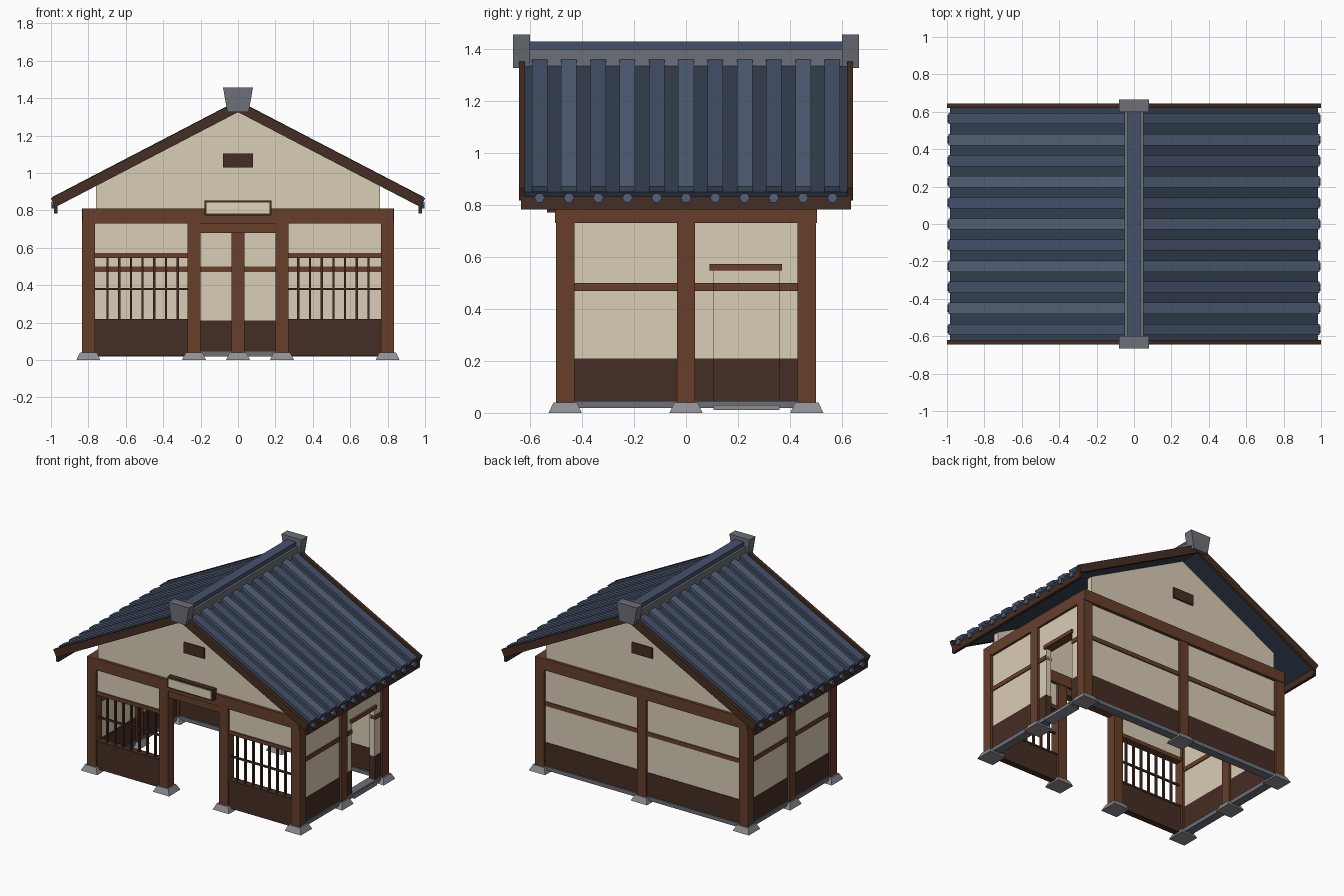
import bpy, bmesh, math

if "Cube" in bpy.data.objects:
    bpy.data.objects.remove(bpy.data.objects["Cube"])

def mat(name, hexcol):
    m = bpy.data.materials.new(name)
    lin = [((int(hexcol[i:i+2], 16) / 255 + 0.055) / 1.055) ** 2.4 for i in (0, 2, 4)]
    m.diffuse_color = (*lin, 1)
    m.use_nodes = True
    m.node_tree.nodes["Principled BSDF"].inputs["Base Color"].default_value = m.diffuse_color
    return m

WOOD, DARK = mat("wood", "673F2B"), mat("dark_wood", "452D23")
PLASTER, SIGN = mat("plaster", "DACDB7"), mat("sign_face", "DDD6B8")
TILE, TILE2, ROOF = mat("tile", "45516A"), mat("tile_light", "526178"), mat("roof", "354052")
STONE, RIDGE = mat("stone", "8F8E92"), mat("ridge_grey", "6C7077")

def finish(name, bm, m):
    bmesh.ops.recalc_face_normals(bm, faces=bm.faces)
    me = bpy.data.meshes.new(name)
    bm.to_mesh(me)
    bm.free()
    me.materials.append(m)
    ob = bpy.data.objects.new(name, me)
    bpy.context.collection.objects.link(ob)
    return ob

def box(name, x0, x1, y0, y1, z0, z1, m, base=1.0):
    """Box from its limits; base scales the bottom face."""
    bm = bmesh.new()
    bmesh.ops.create_cube(bm, size=1)
    for v in bm.verts:
        k = base if v.co.z < 0 else 1
        v.co = ((x0 + x1) / 2 + v.co.x * (x1 - x0) * k,
                (y0 + y1) / 2 + v.co.y * (y1 - y0) * k, z0 if v.co.z < 0 else z1)
    return finish(name, bm, m)

def extrude_y(name, pts, y0, y1, m):
    """Extrude an x-z profile along y."""
    bm = bmesh.new()
    f = bm.faces.new([bm.verts.new((x, y0, z)) for x, z in pts])
    r = bmesh.ops.extrude_face_region(bm, geom=[f])
    for v in r["geom"]:
        if isinstance(v, bmesh.types.BMVert):
            v.co.y = y1
    return finish(name, bm, m)

PX, PY, H = 0.80, 0.465, 0.035      # post lines and half post width

# posts on stone feet
posts = [(sx * PX, y) for sx in (-1, 1) for y in (-PY, 0, PY)]
posts += [(-0.235, -PY), (0.235, -PY), (0, PY)]
for x, y in posts:
    box("post", x - H, x + H, y - H, y + H, 0.035, 0.74, WOOD)
    box("foot_stone", x - .045, x + .045, y - .045, y + .045, 0, 0.04, STONE, 1.42)

# wall beams
for s in (-1, 1):
    box("gable_beam", -.832, .832, s * PY - .04, s * PY + .04, .73, .81, WOOD)
    box("side_beam", s * PX - .034, s * PX + .034, -.43, .43, .73, .81, WOOD)

def wall(axis, pos, a, b):
    """Plaster bay with wainscot and middle rail."""
    for nm, z0, z1, t, m in (("plaster_wall", .21, .735, .018, PLASTER),
                             ("wainscot", .045, .21, .022, DARK),
                             ("wall_rail", .47, .5, .025, WOOD)):
        if axis == 'x':
            box(nm, a, b, pos - t, pos + t, z0, z1, m)
        else:
            box(nm, pos - t, pos + t, a, b, z0, z1, m)

# back and side walls
for a, b in ((-.77, -.03), (.03, .77)):
    wall('x', PY, a, b)
for a, b in ((-.44, -.03), (.03, .44)):
    wall('y', -PX, a, b)
wall('y', PX, -.44, -.03)

# side doorway: narrow wall strips, plaster above, header, threshold
wall('y', PX, .03, .105)
wall('y', PX, .36, .44)
box("door_overwall", PX - .018, PX + .018, .1, .365, .55, .735, PLASTER)
box("door_header", PX - .032, PX + .032, .09, .37, .548, .573, WOOD)
box("door_threshold", PX - .04, PX + .04, .105, .36, .012, .03, STONE)

# ground sills
for s in (-1, 1):
    box("side_sill", s * PX - .03, s * PX + .03, -.43, .43, .018, .046, RIDGE)
box("back_sill", -.77, .77, PY - .03, PY + .03, .018, .046, RIDGE)

# front bays: wainscot, barred window, plaster above
for s in (-1, 1):
    c = s * 0.517
    y = -PY
    box("front_wainscot", c - .25, c + .25, y - .022, y + .022, .02, .21, DARK)
    box("window_sill", c - .25, c + .25, y - .026, y + .026, .208, .22, DARK)
    box("window_head", c - .25, c + .25, y - .026, y + .026, .545, .572, WOOD)
    box("window_overwall", c - .25, c + .25, y - .018, y + .018, .57, .735, PLASTER)
    for i in range(-3, 4):
        bx = s * 0.51 + i * 0.0627
        box("window_bar", bx - .006, bx + .006, y - .008, y + .008, .215, .55, DARK)
    box("window_crossbar", c - .25, c + .25, y - .006, y + .006, .374, .386, DARK)
box("entrance_lintel", -.205, .205, -PY - .028, -PY + .028, .68, .735, WOOD)

# gable walls with vents
for s in (-1, 1):
    y = s * PY
    extrude_y("gable_wall", [(-.76, .8), (.76, .8), (.76, .94), (0, 1.335), (-.76, .94)],
              y - .02, y + .02, PLASTER)
    box("gable_vent", -.08, .08, y - .03, y + .03, 1.03, 1.105, DARK)

# sign board
box("sign_frame", -.18, .18, -.535, -.5, .772, .852, DARK)
box("sign_panel", -.168, .168, -.54, -.53, .783, .841, SIGN)

# roof slab and barge boards
extrude_y("roof_slab", [(-.985, .851), (0, 1.363), (.985, .851), (.97, .826), (0, 1.33), (-.97, .826)],
          -.622, .622, ROOF)
for s in (-1, 1):
    extrude_y("barge_board", [(-1, .865), (0, 1.385), (1, .865), (.976, .817), (0, 1.325), (-.976, .817)],
              s * .62, s * .643, DARK)
    box("eave_board", s * .975 - .01, s * .975 + .01, -.635, .635, .782, .832, DARK)

# tile rows with hexagonal eave caps
for s in (-1, 1):
    for i in range(11):
        y = (i - 5) * 0.1127
        m = TILE2 if i % 2 else TILE
        extrude_y("tile_row", [(s * .03, 1.372), (s * .992, .872), (s * .98, .85), (s * .03, 1.344)],
                  y - .03, y + .03, m)
        bm = bmesh.new()
        bmesh.ops.create_cone(bm, cap_ends=True, segments=6, radius1=.02, radius2=.02, depth=.03)
        for v in bm.verts:
            a, b, c = v.co
            v.co = (s * .983 + c, y + b, .828 + a)
        finish("eave_cap", bm, TILE2)

# ridge and end ornaments
box("ridge_base", -.052, .052, -.61, .61, 1.33, 1.4, RIDGE)
box("ridge_cap", -.036, .036, -.61, .61, 1.395, 1.43, TILE)
for s in (-1, 1):
    extrude_y("ridge_end", [(-.08, 1.456), (.08, 1.456), (.057, 1.327), (-.057, 1.327)],
              s * .6, s * .665, RIDGE)
